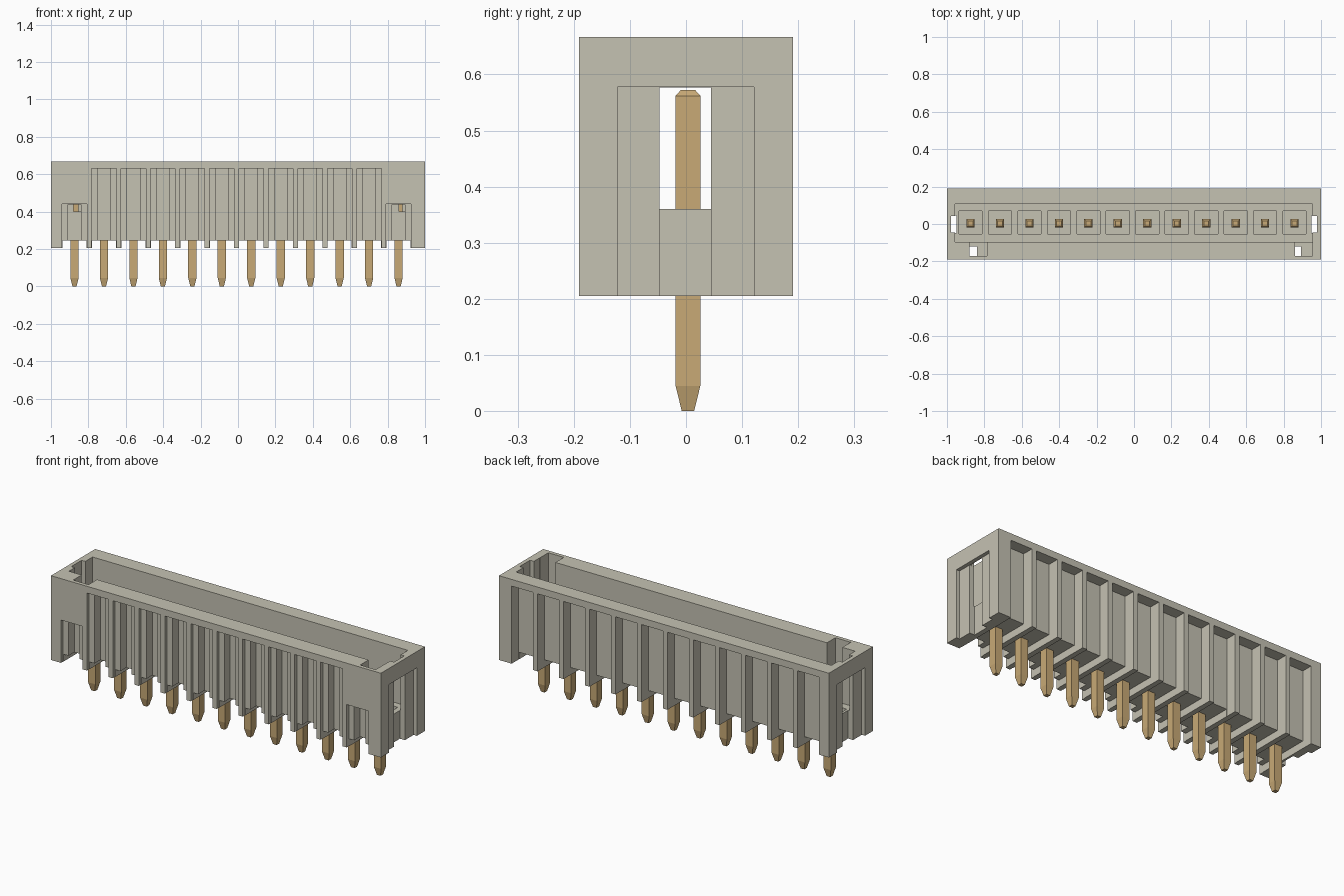
import bpy, bmesh

cube = bpy.data.objects.get("Cube")
if cube:
    bpy.data.objects.remove(cube, do_unlink=True)


def material(name, rgb):
    mat = bpy.data.materials.new(name)
    mat.use_nodes = True
    mat.diffuse_color = (*rgb, 1)
    mat.node_tree.nodes["Principled BSDF"].inputs["Base Color"].default_value = (*rgb, 1)
    return mat


plastic = material("warm grey plastic", (0.56, 0.54, 0.45))
brass = material("brass", (0.58, 0.40, 0.18))


def add_object(name, mesh, mat=None):
    obj = bpy.data.objects.new(name, mesh)
    bpy.context.collection.objects.link(obj)
    if mat and not mesh.materials:
        mesh.materials.append(mat)
    return obj


def boxes(name, extents, mat=None):
    """One object made of boxes given as (x0, x1, y0, y1, z0, z1)."""
    bm = bmesh.new()
    for x0, x1, y0, y1, z0, z1 in extents:
        verts = bmesh.ops.create_cube(bm, size=1)["verts"]
        for v in verts:
            v.co = (x1 if v.co.x > 0 else x0,
                    y1 if v.co.y > 0 else y0,
                    z1 if v.co.z > 0 else z0)
    mesh = bpy.data.meshes.new(name)
    bm.to_mesh(mesh)
    bm.free()
    return add_object(name, mesh, mat)


PINS, PITCH, FIRST, PIN_Y = 12, 0.1575, -0.874, 0.0035
pin_x = [FIRST + i * PITCH for i in range(PINS)]

# Shroud block
housing = boxes("housing", [(-1, 1, -0.191, 0.191, 0.205, 0.667)], plastic)


def both_ends(inner, y0, y1, z0, z1):
    return [(-1.1, -inner, y0, y1, z0, z1), (inner, 1.1, y0, y1, z0, z1)]


def per_pin(half, y0, y1, z1, corner_z1=None):
    return [(x - half, x + half, y0, y1, 0.1,
             corner_z1 if corner_z1 and i in (0, PINS - 1) else z1)
            for i, x in enumerate(pin_x)]


cuts = {
    "cavity": [(-0.957, 0.955, -0.097, 0.107, 0.36, 0.8)],
    "floor_pockets": [(x - 0.062, x + 0.062, -0.054, 0.069, 0.34, 0.45) for x in pin_x],
    "end_grooves": [(-0.979, 0.978, -0.046, 0.044, 0.361, 0.8)],
    "key_notches": [(-0.88, -0.787, -0.17, -0.05, 0.40, 0.8),
                    (0.86, 0.954, -0.17, -0.05, 0.40, 0.8)],
    "front_recesses": per_pin(0.066, -0.3, -0.171, 0.63, 0.44),
    "front_channels": per_pin(0.034, -0.3, -0.12, 0.629, 0.439),
    "back_recesses": per_pin(0.065, 0.13, 0.3, 0.63),
    "bottom_slots": per_pin(0.0645, -0.3, 0.3, 0.245),
    "end_recesses": both_ends(0.98, -0.122, 0.121, 0.1, 0.578),
    "end_channels": both_ends(0.95, -0.047, 0.045, 0.1, 0.577),
}

# Carve the housing one group at a time
for name, extents in cuts.items():
    cutter = boxes(name + "_cutter", extents)
    cutter.hide_render = True
    mod = housing.modifiers.new(name, "BOOLEAN")
    mod.operation = "DIFFERENCE"
    mod.solver = "EXACT"
    mod.object = cutter
    graph = bpy.context.evaluated_depsgraph_get()
    carved = bpy.data.meshes.new_from_object(housing.evaluated_get(graph))
    housing.modifiers.clear()
    housing.data = carved
    bpy.data.objects.remove(cutter, do_unlink=True)
housing.data.materials.clear()
housing.data.materials.append(plastic)

# Square pin with tapered tips
bm = bmesh.new()
rings = []
for half, z in ((0.011, 0), (0.022, 0.045), (0.022, 0.562), (0.013, 0.572)):
    rings.append([bm.verts.new((sx * half, sy * half, z))
                  for sx, sy in ((-1, -1), (1, -1), (1, 1), (-1, 1))])
bm.faces.new(rings[0][::-1])
bm.faces.new(rings[-1])
for low, high in zip(rings, rings[1:]):
    for i in range(4):
        j = (i + 1) % 4
        bm.faces.new((low[i], low[j], high[j], high[i]))
pin_mesh = bpy.data.meshes.new("pin")
bm.to_mesh(pin_mesh)
bm.free()

for i, x in enumerate(pin_x):
    pin = add_object(f"pin_{i + 1}", pin_mesh, brass)
    pin.location = (x, PIN_Y, 0)
